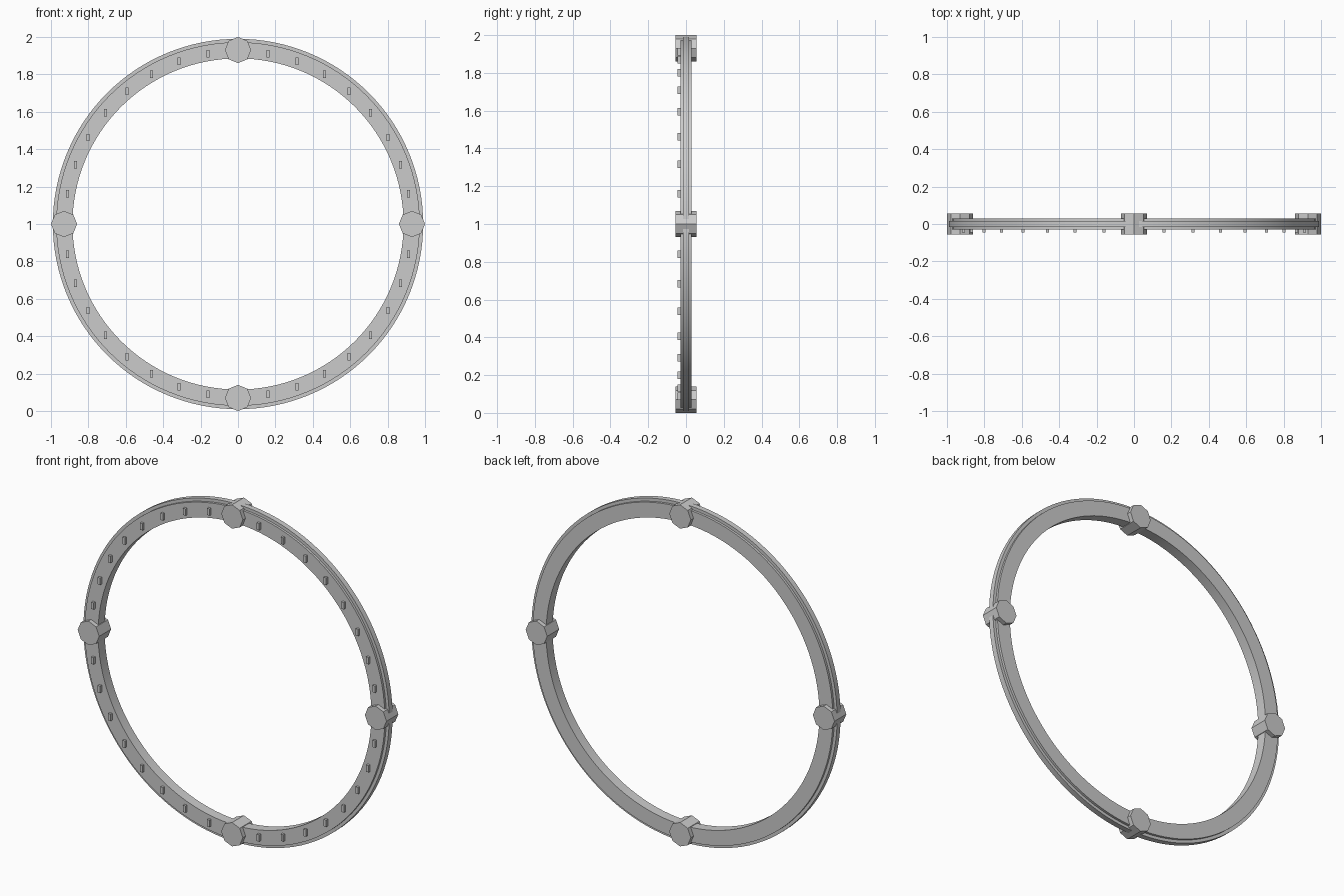
import bpy, bmesh, math
from mathutils import Matrix, Vector

cube = bpy.data.objects.get("Cube")
if cube:
    bpy.data.objects.remove(cube, do_unlink=True)

# Single plain grey material
grey = bpy.data.materials.new("plain_grey")
grey.use_nodes = True
colour = (0.6, 0.6, 0.6, 1)
grey.diffuse_color = colour
grey.node_tree.nodes["Principled BSDF"].inputs["Base Color"].default_value = colour

CENTRE = Vector((0, 0, 1))


def finish(name, bm):
    bmesh.ops.recalc_face_normals(bm, faces=bm.faces)
    mesh = bpy.data.meshes.new(name)
    bm.to_mesh(mesh)
    bm.free()
    mesh.materials.append(grey)
    obj = bpy.data.objects.new(name, mesh)
    bpy.context.collection.objects.link(obj)
    return obj


def on_ring(radius, degrees, y=0):
    a = math.radians(degrees)
    return CENTRE + Vector((radius * math.cos(a), y, radius * math.sin(a)))


# Main ring: stepped cross-section (radius, depth) swept around the centre
profile = [(0.885, -0.03), (0.972, -0.03), (0.972, -0.016), (0.99, -0.016),
           (0.99, 0.016), (0.972, 0.016), (0.972, 0.03), (0.885, 0.03)]
SEGMENTS = 128
bm = bmesh.new()
loops = [[bm.verts.new(on_ring(r, 360 * i / SEGMENTS, y)) for r, y in profile]
         for i in range(SEGMENTS)]
for i, loop in enumerate(loops):
    following = loops[(i + 1) % SEGMENTS]
    for j in range(len(profile)):
        k = (j + 1) % len(profile)
        bm.faces.new((loop[j], loop[k], following[k], following[j]))
ring = finish("main_ring", bm)
bpy.context.view_layer.objects.active = ring
ring.select_set(True)
bpy.ops.object.shade_smooth_by_angle(angle=math.radians(30))
ring.select_set(False)

# Four octagonal hubs, each with a corner pointing straight up
for name, angle in (("left", 0), ("top", 90), ("right", 180), ("bottom", 270)):
    bm = bmesh.new()
    bmesh.ops.create_cone(
        bm, cap_ends=True, segments=8, radius1=0.07, radius2=0.07, depth=0.11,
        matrix=Matrix.Translation(on_ring(0.93, angle))
        @ Matrix.Rotation(math.pi / 2, 4, "X"))
    finish(name + "_hub", bm)

# Small upright studs on the front face, every ten degrees between the hubs
bm = bmesh.new()
for angle in range(0, 360, 10):
    if angle % 90:
        bmesh.ops.create_cube(
            bm, size=1,
            matrix=Matrix.Translation(on_ring(0.925, angle, -0.035))
            @ Matrix.Diagonal((0.016, 0.02, 0.04, 1)))
finish("front_studs", bm)
